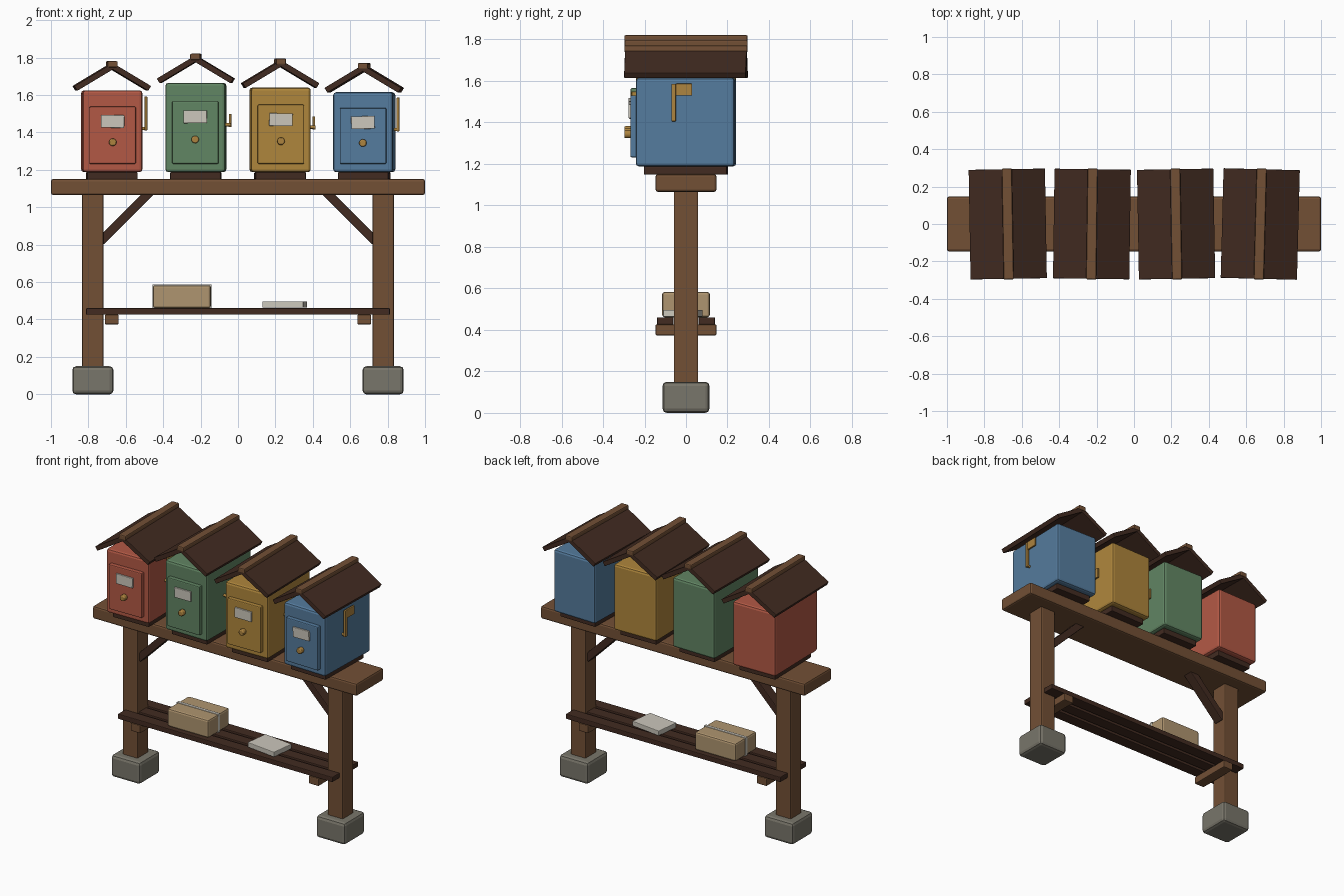
import bpy
from math import radians
from mathutils import Matrix, Vector

cube = bpy.data.objects.get("Cube")
if cube:
    bpy.data.objects.remove(cube)


def material(name, r, g, b):
    m = bpy.data.materials.new(name)
    m.use_nodes = True
    m.diffuse_color = (r, g, b, 1)
    m.node_tree.nodes["Principled BSDF"].inputs["Base Color"].default_value = (r, g, b, 1)
    return m


wood = material("wood", 0.17, 0.08, 0.036)
dark_wood = material("dark wood", 0.054, 0.024, 0.015)
stone = material("stone", 0.19, 0.18, 0.145)
cardboard = material("cardboard", 0.43, 0.3, 0.16)
paper = material("paper", 0.6, 0.57, 0.5)
brass = material("brass", 0.42, 0.23, 0.05)
red = material("red paint", 0.45, 0.1, 0.06)
green = material("green paint", 0.12, 0.235, 0.125)
yellow = material("yellow paint", 0.43, 0.24, 0.045)
blue = material("blue paint", 0.09, 0.2, 0.34)


def finish(name, mat, matrix, bevel=0):
    o = bpy.context.object
    o.name = name
    o.data.materials.append(mat)
    o.matrix_world = matrix
    if bevel:
        mod = o.modifiers.new("bevel", "BEVEL")
        mod.width = bevel
        mod.segments = 2
        mod.limit_method = "ANGLE"
    return o


def box(name, mat, centre, size, bevel=0.006, frame=Matrix(), turn=(0, "Z")):
    """Bevelled box, turned by degrees about an axis, inside a local frame."""
    bpy.ops.mesh.primitive_cube_add(size=1)
    bpy.context.object.data.transform(Matrix.Diagonal((*size, 1)))
    spin = Matrix.Rotation(radians(turn[0]), 4, turn[1])
    return finish(name, mat, frame @ Matrix.Translation(centre) @ spin, bevel)


def rod(name, mat, centre, radius, depth, axis, frame, bevel=0):
    """Short round rod along X or Y."""
    bpy.ops.mesh.primitive_cylinder_add(vertices=20, radius=radius, depth=depth)
    spin = Matrix.Rotation(radians(90), 4, "Y" if axis == "X" else "X")
    o = finish(name, mat, frame @ Matrix.Translation(centre) @ spin, bevel)
    bpy.ops.object.shade_smooth_by_angle()
    return o


# Stand: top beam, then footing, post, brace and bearer at each end
box("top_beam", wood, (0, 0, 1.108), (2, 0.294, 0.086), 0.012)
for side, s in (("left", 1), ("right", -1)):
    box(side + "_footing", stone, (s * 0.776, 0, 0.075), (0.22, 0.226, 0.15), 0.02)
    box(side + "_post", wood, (s * 0.777, 0, 0.6), (0.114, 0.118, 0.95), 0.008)
    box(side + "_brace", dark_wood, (s * 0.6, 0, 0.952), (0.38, 0.07, 0.048),
        0.005, turn=(s * 45, "Y"))
    box(side + "_shelf_bearer", wood, (s * 0.675, 0, 0.4), (0.074, 0.294, 0.052))

# Shelf slats
for i in (-1, 0, 1):
    box("shelf_slat", dark_wood, (0, i * 0.1, 0.443), (1.625, 0.08, 0.035), 0.005)

# Things on the shelf
box("parcel", cardboard, (-0.3, 0, 0.522), (0.31, 0.23, 0.122), 0.012)
box("parcel_band", paper, (-0.3, 0, 0.523), (0.316, 0.022, 0.128), 0.003)
box("paper_stack", paper, (0.25, -0.015, 0.48), (0.22, 0.165, 0.034), 0.004, turn=(-7, "Z"))


def postbox(name, paint, x, top, yaw, raised):
    f = Matrix.Translation((x, 0, 0)) @ Matrix.Rotation(radians(yaw), 4, "Z")
    bottom = 1.188
    height = top - bottom
    box(name + "_plinth", dark_wood, (0, 0, 1.168), (0.27, 0.4, 0.04), 0.005, f)
    box(name + "_body", paint, (0, 0, bottom + height / 2), (0.32, 0.476, height), 0.015, f)

    # Door with label and knob
    door_h = height * 0.7
    box(name + "_door", paint, (0, -0.247, 1.232 + door_h / 2), (0.248, 0.036, door_h), 0.006, f)
    box(name + "_label", paper, (0, -0.268, bottom + height * 0.62),
        (0.125, 0.016, 0.068), 0.003, f, (yaw, "Y"))
    rod(name + "_knob", brass, (0, -0.28, bottom + height * 0.365), 0.02, 0.034, "Y", f, 0.006)

    # Signal flag on the left wall, upright or lying back
    pivot = bottom + height * 0.51
    rod(name + "_flag_pivot", brass, (0.168, -0.055, pivot + 0.01), 0.009, 0.03, "X", f)
    if raised:
        arm = ((0.182, -0.055, pivot + 0.09), (0.015, 0.022, 0.18))
        tab = ((0.182, -0.005, pivot + 0.152), (0.013, 0.078, 0.058))
    else:
        arm = ((0.182, 0.03, pivot + 0.008), (0.015, 0.18, 0.022))
        tab = ((0.182, 0.09, pivot + 0.035), (0.013, 0.058, 0.065))
    box(name + "_flag_arm", brass, *arm, 0.003, f)
    box(name + "_flag_tab", brass, *tab, 0.003, f)

    # Pitched roof carried just above the body, with a ridge cap
    for s in (-1, 1):
        slope = Vector((s * 0.098, 0, top + 0.07))
        box(name + "_roof_slab", dark_wood, slope, (0.232, 0.586, 0.03), 0.003, f, (s * 31, "Y"))
    box(name + "_ridge_cap", wood, (0, 0, top + 0.139), (0.054, 0.594, 0.034), 0.007, f)


postbox("red_box", red, -0.675, 1.625, 1, True)
postbox("green_box", green, -0.225, 1.665, -0.8, False)
postbox("yellow_box", yellow, 0.225, 1.64, 1, False)
postbox("blue_box", blue, 0.675, 1.615, -1.5, True)
